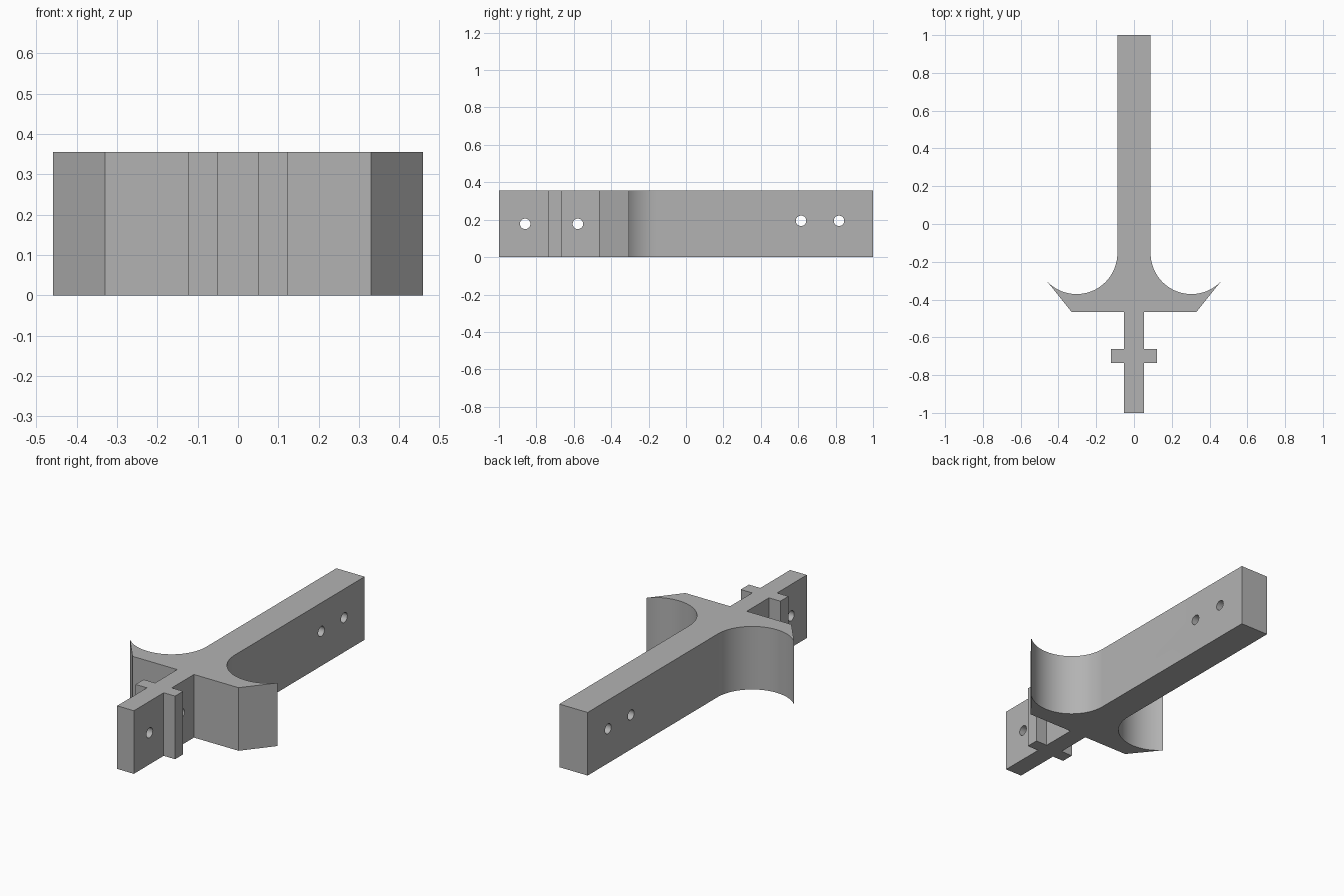
import bpy, bmesh
from math import cos, sin, pi, radians
from mathutils import Matrix, Vector

HEIGHT = 0.355

default = bpy.data.objects.get("Cube")
if default:
    bpy.data.objects.remove(default, do_unlink=True)

grey = bpy.data.materials.new("plain grey")
grey.use_nodes = True
colour = (0.45, 0.45, 0.45, 1)
grey.diffuse_color = colour
grey.node_tree.nodes["Principled BSDF"].inputs["Base Color"].default_value = colour


def make_object(name, bm):
    bmesh.ops.recalc_face_normals(bm, faces=bm.faces)
    mesh = bpy.data.meshes.new(name)
    bm.to_mesh(mesh)
    bm.free()
    obj = bpy.data.objects.new(name, mesh)
    bpy.context.collection.objects.link(obj)
    mesh.materials.append(grey)
    return obj


# Right half of the outline: narrow tang, cross plate, flared guard
half = [(0.052, -1), (0.052, -0.735), (0.123, -0.735), (0.123, -0.663),
        (0.052, -0.663), (0.052, -0.466), (0.33, -0.466)]

# Hollow curve sweeping from the guard tip into the long bar
centre, radius, steps = (0.304, -0.155), 0.216, 32
for i in range(steps + 1):
    a = radians(-44) + (radians(-180) - radians(-44)) * i / steps
    half.append((centre[0] + radius * cos(a), centre[1] + radius * sin(a)))
half.append((0.088, 1))

# Mirror the outline and extrude it to full height
outline = half + [(-x, y) for x, y in reversed(half)]
bm = bmesh.new()
base = bm.faces.new([bm.verts.new((x, y, 0)) for x, y in outline])
extruded = bmesh.ops.extrude_face_region(bm, geom=[base])
top = [v for v in extruded["geom"] if isinstance(v, bmesh.types.BMVert)]
bmesh.ops.translate(bm, verts=top, vec=(0, 0, HEIGHT))
bracket = make_object("bracket_body", bm)

# Sideways bolt holes, two in the tang and two in the bar
bm = bmesh.new()
for y, z in [(-0.86, 0.178), (-0.578, 0.178), (0.615, 0.194), (0.818, 0.194)]:
    place = Matrix.Translation(Vector((0, y, z))) @ Matrix.Rotation(pi / 2, 4, "Y")
    bmesh.ops.create_cone(bm, cap_ends=True, segments=32, radius1=0.028,
                          radius2=0.028, depth=0.4, matrix=place)
cutter = make_object("bolt_hole_cutter", bm)
cutter.hide_render = True

drill = bracket.modifiers.new("bolt holes", "BOOLEAN")
drill.operation = "DIFFERENCE"
drill.solver = "EXACT"
drill.object = cutter
bpy.ops.object.select_all(action="DESELECT")
bracket.select_set(True)
bpy.context.view_layer.objects.active = bracket
bpy.ops.object.modifier_apply(modifier=drill.name)
bpy.data.objects.remove(cutter, do_unlink=True)

# Smooth the curved walls and keep the corners crisp
bpy.ops.object.shade_smooth_by_angle(angle=radians(30))
